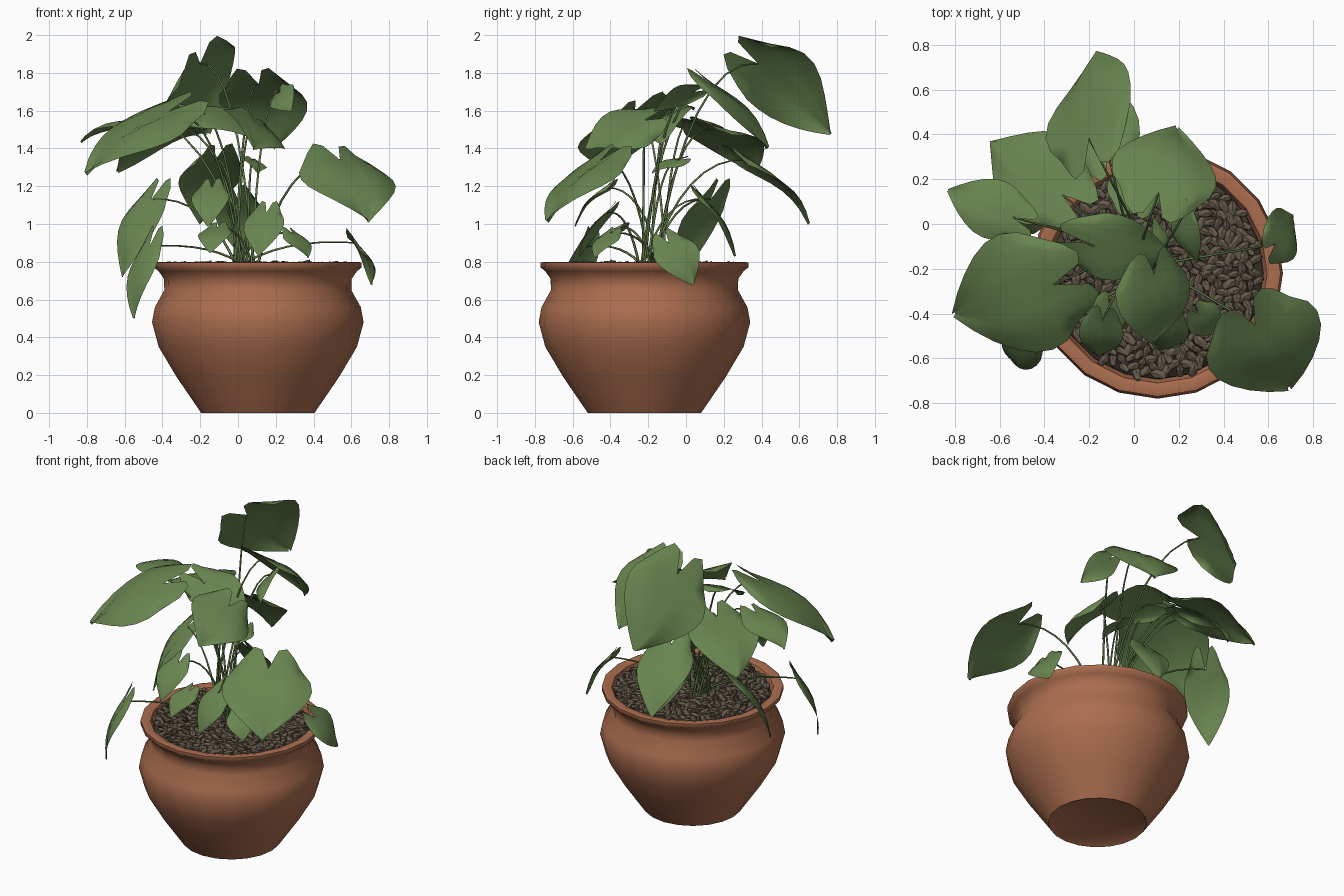
import bpy, bmesh, math, random
from mathutils import Vector, Matrix

random.seed(4)
cube = bpy.data.objects.get("Cube")
if cube:
    bpy.data.objects.remove(cube)


def material(name, rgb):
    mat = bpy.data.materials.new(name)
    mat.use_nodes = True
    mat.diffuse_color = (*rgb, 1)
    mat.node_tree.nodes["Principled BSDF"].inputs["Base Color"].default_value = (*rgb, 1)
    return mat


TERRACOTTA = material("terracotta", (.41, .155, .078))
GREEN = material("leaf green", (.14, .235, .08))
STEM = material("stem green", (.12, .2, .065))
STONE = material("brown stone", (.13, .1, .07))
EARTH = material("dark earth", (.06, .046, .032))

POT = Vector((.105, -.22, 0))


def add_mesh(name, bm, mat, smooth=True):
    mesh = bpy.data.meshes.new(name)
    bm.to_mesh(mesh)
    bm.free()
    mesh.materials.append(mat)
    for poly in mesh.polygons:
        poly.use_smooth = smooth
    obj = bpy.data.objects.new(name, mesh)
    bpy.context.collection.objects.link(obj)
    return obj


def lathe(name, profile, mat, sides=20):
    bm = bmesh.new()
    rings = []
    for r, z in profile:
        ring = []
        for i in range(sides):
            a = math.tau * i / sides
            ring.append(bm.verts.new(POT + Vector((r * math.cos(a), r * math.sin(a), z))))
        rings.append(ring)
    for low, high in zip(rings, rings[1:]):
        for i in range(sides):
            j = (i + 1) % sides
            bm.faces.new((low[i], low[j], high[j], high[i]))
    bm.faces.new(list(reversed(rings[0])))
    bm.faces.new(rings[-1])
    return add_mesh(name, bm, mat)


# Pot, turned from the foot up over the lip and down to the soil
pot = lathe("pot", [(.26, .02), (.3, 0), (.43, .19), (.525, .35), (.56, .48), (.545, .56),
                    (.495, .65), (.497, .71), (.525, .75), (.55, .77), (.55, .795),
                    (.53, .8), (.49, .79), (.47, .72)], TERRACOTTA)
bpy.context.view_layer.objects.active = pot
pot.select_set(True)
bpy.ops.object.shade_smooth_by_angle(angle=math.radians(60))
pot.select_set(False)
lathe("soil", [(.475, .75), (.47, .77)], EARTH)

# Pebbles scattered over the soil in a sunflower spiral
bm = bmesh.new()
COUNT = 430
for i in range(COUNT):
    r = .46 * math.sqrt((i + .5) / COUNT)
    a = i * math.pi * (3 - math.sqrt(5))
    place = POT + Vector((r * math.cos(a), r * math.sin(a), random.uniform(.77, .785)))
    turn = Matrix.Rotation(random.uniform(0, math.pi), 4, "Z") @ Matrix.Rotation(random.uniform(-.5, .5), 4, "Y")
    size = random.uniform(.8, 1.25)
    shape = Matrix.Diagonal((.04 * size, .02 * size, .015 * size, 1))
    bmesh.ops.create_icosphere(bm, subdivisions=1, radius=1,
                               matrix=Matrix.Translation(place) @ turn @ shape)
add_mesh("pebbles", bm, STONE, smooth=False)

stems = bpy.data.curves.new("stems", "CURVE")
stems.dimensions = "3D"
stems.bevel_depth = .006
stems.bevel_resolution = 1

HALF_WIDTH = [.72, .94, 1, .95, .8, .58, .32, .03]


def stem(end):
    root = Vector((random.uniform(-.02, .1), random.uniform(-.25, -.1), .76))
    bend = root.lerp(end, .35)
    bend.z = end.z + .03
    spline = stems.splines.new("POLY")
    spline.points.add(8)
    for i, point in enumerate(spline.points):
        t = i / 8
        point.co = (*root.lerp(bend, t).lerp(bend.lerp(end, t), t), 1)
        point.radius = 1.2 - .5 * t


def leaf(name, notch, tip, width, roll=0, bulge=.1):
    """Heart-shaped blade from its notch to its tip; positive roll lowers its right side."""
    notch, tip = Vector(notch), Vector(tip)
    stem(notch)
    axis = tip - notch
    length = axis.length
    axis.normalize()
    side = Matrix.Rotation(math.radians(roll), 3, axis) @ axis.cross(Vector((0, 0, 1))).normalized()
    normal = side.cross(axis)
    phase = random.uniform(0, math.tau)
    bm = bmesh.new()
    rows = []
    for i, half in enumerate(HALF_WIDTH):
        t = i / (len(HALF_WIDTH) - 1)
        row = []
        for k in range(-4, 5):
            v = k / 4
            back = -.32 * math.sin(math.pi * abs(v) ** .8)
            along = back + t * (1 - back)
            lift = bulge * length * math.sin(math.pi * max(along, -.2))
            lift -= width * (.13 * v * v - .04 * abs(v)) * (1 - t)
            lift += .035 * width * math.sin(phase + 5 * t + 3 * v) * abs(v)
            row.append(bm.verts.new(notch + axis * along * length
                                    + side * v * half * width / 2 + normal * lift))
        rows.append(row)
    for a, b in zip(rows, rows[1:]):
        for k in range(8):
            bm.faces.new((a[k], a[k + 1], b[k + 1], b[k]))
    add_mesh(name, bm, GREEN)


# Tall leaves
leaf("back_top_leaf", (-.2, .38, 1.85), (-.16, .77, 1.48), .54, -49)
leaf("back_upper_leaf", (.11, .14, 1.74), (.19, .43, 1.4), .48)
leaf("front_right_big_leaf", (-.36, -.27, 1.6), (-.8, -.4, 1.26), .58, -14)
leaf("back_right_leaf", (-.32, .13, 1.5), (-.64, .37, 1.28), .44)
leaf("far_right_leaf", (-.54, .03, 1.55), (-.83, .15, 1.43), .27)
leaf("centre_leaf", (-.22, -.08, 1.59), (.16, -.13, 1.43), .32, 22)
leaf("front_centre_leaf", (.09, -.22, 1.55), (.08, -.53, 1.4), .4, -36)
leaf("inner_left_leaf", (.22, .04, 1.7), (.28, -.17, 1.6), .17, 45)

# Drooping leaves
leaf("front_left_big_leaf", (.54, -.45, 1.34), (.69, -.73, 1.01), .55)
leaf("back_drooping_leaf", (-.12, .33, 1.34), (-.2, .65, 1.0), .34)
leaf("right_drooping_leaf", (-.46, .13, 1.13), (-.61, -.02, .72), .28)
leaf("front_right_drooping_leaf", (-.47, -.53, .88), (-.55, -.6, .5), .2)
leaf("left_drooping_leaf", (.63, -.09, .9), (.71, .04, .68), .25, 40)

# Small low leaves
leaf("back_low_leaf", (0, .1, 1.13), (.02, .26, .83), .26)
leaf("front_low_leaf", (.15, -.42, 1.06), (.11, -.56, .83), .22)
leaf("left_low_leaf", (.29, -.4, .95), (.37, -.48, .82), .17)
leaf("right_low_leaf", (-.11, -.36, .98), (-.15, -.5, .85), .18)
leaf("right_middle_leaf", (-.14, -.43, 1.19), (-.16, -.59, .99), .2)
leaf("inner_small_leaf", (.08, -.03, 1.34), (.1, -.18, 1.27), .14, -20)

# Thin arching stems
stems.materials.append(STEM)
stem_object = bpy.data.objects.new("stems", stems)
bpy.context.collection.objects.link(stem_object)
